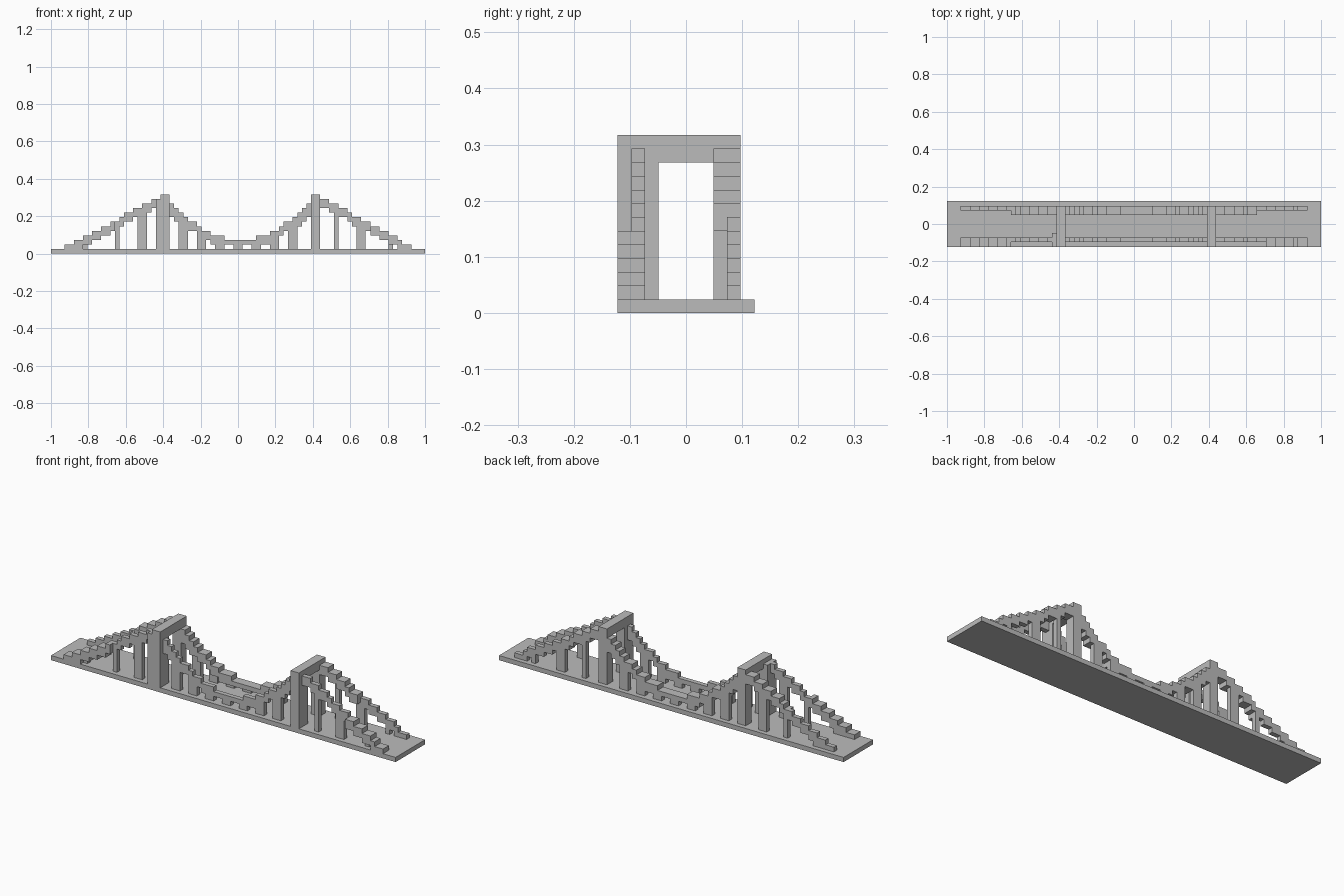
import bpy, bmesh

cube = bpy.data.objects.get("Cube")
if cube:
    bpy.data.objects.remove(cube)

COLS = 82                # blocks along the deck
U = 2 / COLS             # block size

mat = bpy.data.materials.new("stone_grey")
mat.use_nodes = True
grey = (0.5, 0.5, 0.5, 1)
mat.diffuse_color = grey
bsdf = mat.node_tree.nodes["Principled BSDF"]
bsdf.inputs["Base Color"].default_value = grey
bsdf.inputs["Roughness"].default_value = 0.9


def block(x0, x1, y0, y1, z0, z1):
    """Set of grid cells filling a box."""
    return {(x, y, z) for x in range(x0, x1) for y in range(y0, y1) for z in range(z0, z1)}


def build(name, cells):
    """Skin only the exposed cell sides, then merge the flat areas."""
    bm = bmesh.new()
    verts = {}
    for c in cells:
        for axis in range(3):
            for side in (0, 1):
                n = list(c)
                n[axis] += 2 * side - 1
                if tuple(n) in cells:
                    continue
                ring = []
                for a, b in ((0, 0), (1, 0), (1, 1), (0, 1)):
                    p = list(c)
                    p[axis] += side
                    p[(axis + 1) % 3] += a
                    p[(axis + 2) % 3] += b
                    p = tuple(p)
                    if p not in verts:
                        verts[p] = bm.verts.new(((p[0] - COLS / 2) * U, p[1] * U, p[2] * U))
                    ring.append(verts[p])
                bm.faces.new(ring if side else ring[::-1])
    bmesh.ops.dissolve_limit(bm, angle_limit=0.01, verts=bm.verts[:], edges=bm.edges[:])
    mesh = bpy.data.meshes.new(name)
    bm.to_mesh(mesh)
    bm.free()
    mesh.materials.append(mat)
    obj = bpy.data.objects.new(name, mesh)
    bpy.context.collection.objects.link(obj)


# Cable height per column: stepped side spans and a sagging centre span
height = {}
col = 3
for level in range(2, 13):
    for _ in range(1 if level == 8 else 2):
        height[col] = level
        col += 1
col = 59
for level in range(12, 1, -1):
    for _ in range(1 if level in (9, 3) else 2):
        height[col] = level
        col += 1
for col in range(26, 57):
    height[col] = round(3 + 8 * ((col - 41) / 15) ** 2)

# Deck
build("deck", block(0, COLS, -5, 5, 0, 1))

# Towers: two legs and a cross beam
for name, x in (("right_tower", 24), ("left_tower", 57)):
    cells = block(x, x + 2, -5, -2, 1, 13) | block(x, x + 2, 2, 4, 1, 13)
    cells |= block(x, x + 2, -5, 4, 11, 13)
    if x == 24:
        cells |= block(x - 1, x, -5, -2, 1, 12)   # buttress on one leg
    build(name, cells)

# Cables with their hangers
hangers = [7, 14, 19, 20, 28, 29, 32, 33, 36, 37, 40, 41, 44, 45,
           48, 49, 52, 53, 62, 67, 68, 74]
for name in ("front_cable", "back_cable"):
    front = name == "front_cable"
    cells = set()
    for x, h in height.items():
        if front:
            y0, y1 = (-5 if x < 14 or x >= 70 else -4), -3
            if x == 23:
                continue
        else:
            y0, y1 = (3 if x < 14 or x >= 68 else 2), 4
        low = 3 if 26 <= x < 29 or 54 <= x < 57 else 2
        bottom = max(h - low, 2 if 26 <= x < 57 else 1)
        cells |= block(x, x + 1, y0, y1, bottom, h)
    for x in hangers:
        y = -4 if front else 3
        cells |= block(x, x + 1, y, y + 1, 1, height[x])
    build(name, cells)
